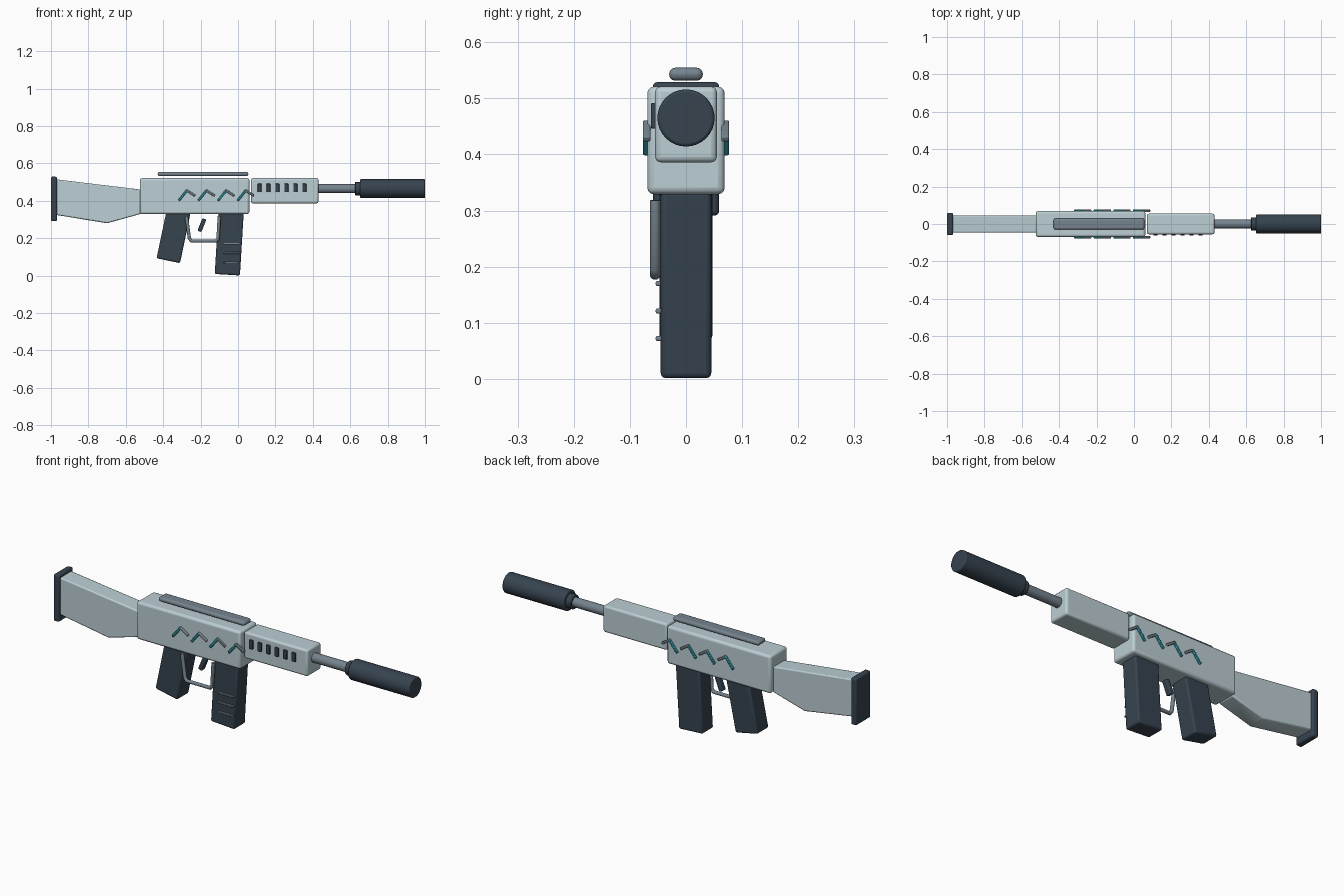
import bpy, bmesh, math
from mathutils import Vector

if "Cube" in bpy.data.objects:
    bpy.data.objects.remove(bpy.data.objects["Cube"])


def material(name, rgb):
    m = bpy.data.materials.new(name)
    m.diffuse_color = (*rgb, 1)
    m.use_nodes = True
    m.node_tree.nodes["Principled BSDF"].inputs["Base Color"].default_value = m.diffuse_color
    return m


LIGHT = material("pale_blue", (0.50, 0.62, 0.66))
DARK = material("dark_slate", (0.037, 0.056, 0.078))
STEEL = material("steel", (0.18, 0.23, 0.27))
TEAL = material("teal", (0.02, 0.25, 0.30))


def finish(ob, mat, bevel=0.0, segments=3):
    ob.data.materials.append(mat)
    if bevel:
        b = ob.modifiers.new("bevel", 'BEVEL')
        b.width, b.segments, b.limit_method = bevel, segments, 'ANGLE'
        b.angle_limit = math.radians(40 if ob.get("round") else 15)
    bpy.ops.object.select_all(action='DESELECT')
    bpy.context.view_layer.objects.active = ob
    ob.select_set(True)
    bpy.ops.object.shade_smooth_by_angle(angle=math.radians(35))
    return ob


def box(name, centre, size, mat, bevel=0.0, tilt=0.0, segments=3):
    bpy.ops.mesh.primitive_cube_add(size=1, location=centre)
    ob = bpy.context.object
    ob.name = name
    ob.scale = size
    bpy.ops.object.transform_apply(location=False, rotation=False, scale=True)
    ob.rotation_euler = (0, tilt, 0)
    return finish(ob, mat, bevel, segments)


def tube(name, x0, x1, radius, mat, bevel=0.0):
    bpy.ops.mesh.primitive_cylinder_add(vertices=32, radius=radius, depth=x1 - x0,
                                        location=((x0 + x1) / 2, 0, 0.465),
                                        rotation=(0, math.pi / 2, 0))
    ob = bpy.context.object
    ob.name = name
    ob["round"] = True
    return finish(ob, mat, bevel, 2)


def extrude_profile(name, points, half_width, mat, bevel):
    # x-z outline extruded along y
    bm = bmesh.new()
    face = bm.faces.new([bm.verts.new((x, -half_width, z)) for x, z in points])
    new = bmesh.ops.extrude_face_region(bm, geom=[face])["geom"]
    bmesh.ops.translate(bm, vec=(0, 2 * half_width, 0),
                        verts=[g for g in new if isinstance(g, bmesh.types.BMVert)])
    bmesh.ops.recalc_face_normals(bm, faces=bm.faces)
    mesh = bpy.data.meshes.new(name)
    bm.to_mesh(mesh)
    bm.free()
    ob = bpy.data.objects.new(name, mesh)
    bpy.context.collection.objects.link(ob)
    return finish(ob, mat, bevel, 2)


def strip(name, a, b, y, mat):
    # thin bar between two x-z points
    a, b = Vector((a[0], y, a[1])), Vector((b[0], y, b[1]))
    d = b - a
    return box(name, (a + b) / 2, (d.length, 0.014, 0.012), mat, 0.003,
               -math.atan2(d.z, d.x), 2)


# Main body
box("receiver", (-0.232, 0, 0.425), (0.585, 0.138, 0.192), LIGHT, 0.012)
box("handguard", (0.25, 0, 0.4535), (0.36, 0.11, 0.135), LIGHT, 0.01)
box("top_rail", (-0.187, 0, 0.543), (0.485, 0.06, 0.023), STEEL, 0.0105)

# Stock and butt pad
extrude_profile("stock", [(-0.975, 0.515), (-0.975, 0.325), (-0.70, 0.28),
                          (-0.52, 0.33), (-0.52, 0.46)], 0.046, LIGHT, 0.006)
box("butt_pad", (-0.984, 0, 0.41), (0.032, 0.118, 0.238), DARK, 0.008)

# Barrel and muzzle
tube("barrel", 0.42, 0.66, 0.024, STEEL)
tube("muzzle_collar", 0.625, 0.67, 0.036, DARK, 0.004)
tube("muzzle_cylinder", 0.653, 1.0, 0.051, DARK, 0.005)

# Grip and magazine
box("grip", (-0.345, 0, 0.212), (0.128, 0.094, 0.27), DARK, 0.009, 0.206)
box("magazine", (-0.047, 0, 0.172), (0.135, 0.09, 0.335), DARK, 0.009, 0.06)
for i, z in enumerate((0.17, 0.121, 0.072)):
    box(f"magazine_rib_{i + 1}", (-0.034, -0.048, z), (0.09, 0.012, 0.009), STEEL, 0.003)

# Trigger and guard
box("trigger", (-0.193, 0, 0.27), (0.022, 0.03, 0.072), DARK, 0.005, 0.38)
curve = bpy.data.curves.new("trigger_guard", 'CURVE')
curve.dimensions = '3D'
curve.bevel_depth, curve.bevel_resolution = 0.0095, 3
curve.use_fill_caps = True
path = [(-0.276, 0.318), (-0.26, 0.2), (-0.25, 0.185), (-0.118, 0.185),
        (-0.107, 0.197), (-0.10, 0.318)]
spline = curve.splines.new('POLY')
spline.points.add(len(path) - 1)
for p, (x, z) in zip(spline.points, path):
    p.co = (x, -0.055, z, 1)
guard = bpy.data.objects.new("trigger_guard", curve)
bpy.context.collection.objects.link(guard)
curve.materials.append(STEEL)

# Handguard vents on the front side
for i in range(6):
    box(f"vent_{i + 1}", (0.115 + 0.048 * i, -0.056, 0.469), (0.021, 0.013, 0.046), DARK, 0.003)

# Chevron trim on both sides
for side, y in (("front", -0.07), ("back", 0.07)):
    for i in range(4):
        x = -0.317 + 0.105 * i
        strip(f"chevron_rise_{side}_{i + 1}", (x, 0.401), (x + 0.045, 0.457), y, TEAL)
        strip(f"chevron_fall_{side}_{i + 1}", (x + 0.04, 0.457), (x + 0.087, 0.427), y, STEEL)
